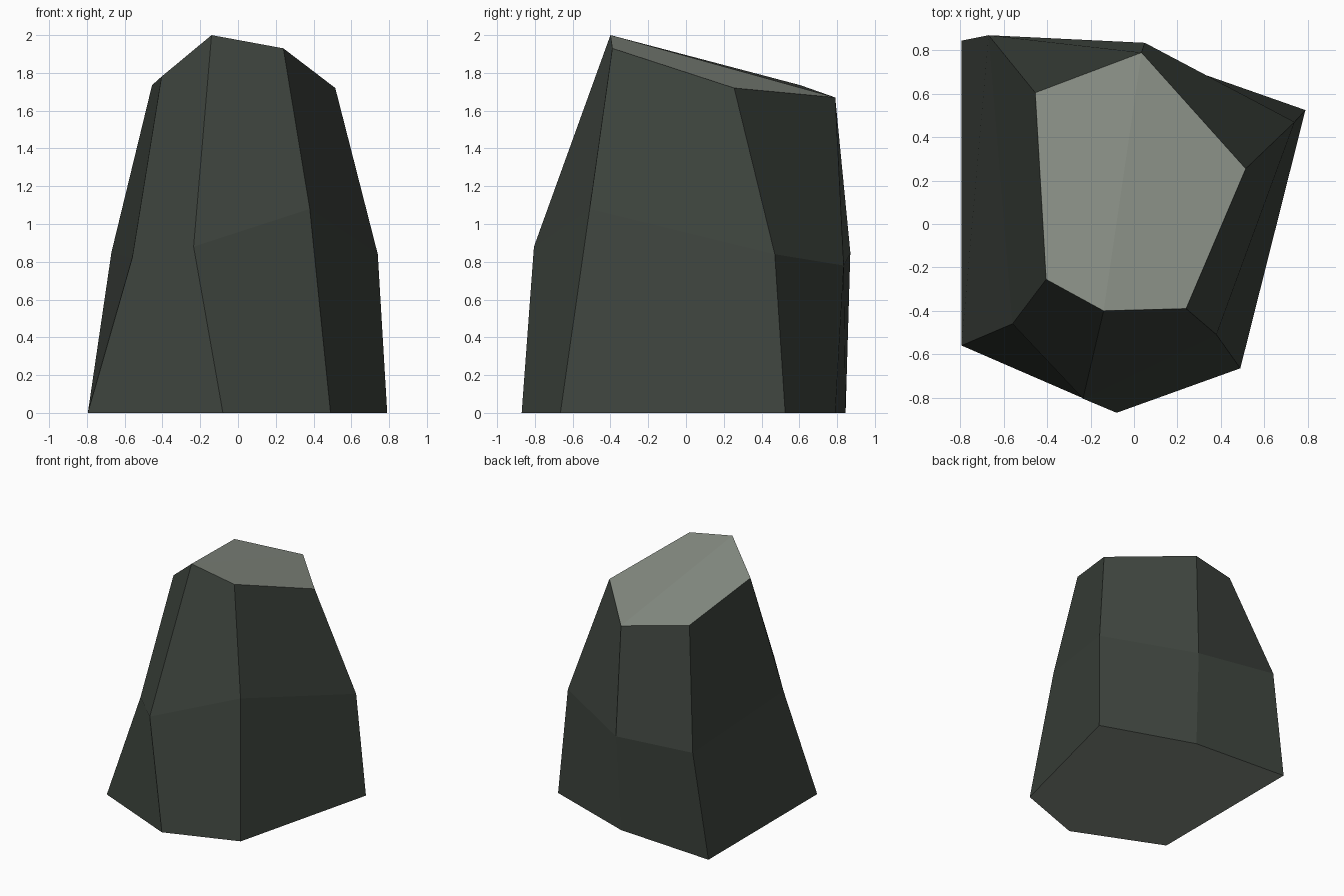
import bpy
import bmesh

if "Cube" in bpy.data.objects:
    bpy.data.objects.remove(bpy.data.objects["Cube"], do_unlink=True)


def flat_material(name, colour):
    mat = bpy.data.materials.new(name)
    mat.use_nodes = True
    mat.diffuse_color = (*colour, 1)
    mat.node_tree.nodes["Principled BSDF"].inputs["Base Color"].default_value = (*colour, 1)
    return mat


# Three six-sided rings, each starting at the front ridge and going round by the left
base = [(-0.08, -0.87, 0), (0.49, -0.665, 0), (0.79, 0.525, 0),
        (0.035, 0.79, 0), (-0.795, 0.845, 0), (-0.795, -0.56, 0)]
waist = [(-0.235, -0.805, 0.88), (0.38, -0.51, 1.08), (0.74, 0.47, 0.84),
         (0.05, 0.835, 0.78), (-0.67, 0.87, 0.85), (-0.56, -0.46, 0.82)]
crown = [(-0.14, -0.4, 2), (0.24, -0.39, 1.93), (0.515, 0.255, 1.72),
         (0.035, 0.79, 1.67), (-0.455, 0.605, 1.735), (-0.405, -0.255, 1.78)]

bm = bmesh.new()
rings = [[bm.verts.new(p) for p in ring] for ring in (base, waist, crown)]
low, mid, top = rings

# Faceted sides, each quad folding from its lower right to its upper left corner
for lower, upper in zip(rings, rings[1:]):
    for i in range(len(lower)):
        j = (i + 1) % len(lower)
        bm.faces.new((lower[j], upper[j], upper[i], lower[i]))

# Pale underside and sloping top, the top creased from front to back
for cap in (low[::-1], top[:4], top[:1] + top[3:]):
    bm.faces.new(cap).material_index = 1

bmesh.ops.recalc_face_normals(bm, faces=bm.faces[:])

mesh = bpy.data.meshes.new("rock")
bm.to_mesh(mesh)
bm.free()
mesh.materials.append(flat_material("dark stone", (0.048, 0.058, 0.048)))
mesh.materials.append(flat_material("pale stone", (0.24, 0.266, 0.228)))
rock = bpy.data.objects.new("rock", mesh)
bpy.context.scene.collection.objects.link(rock)
